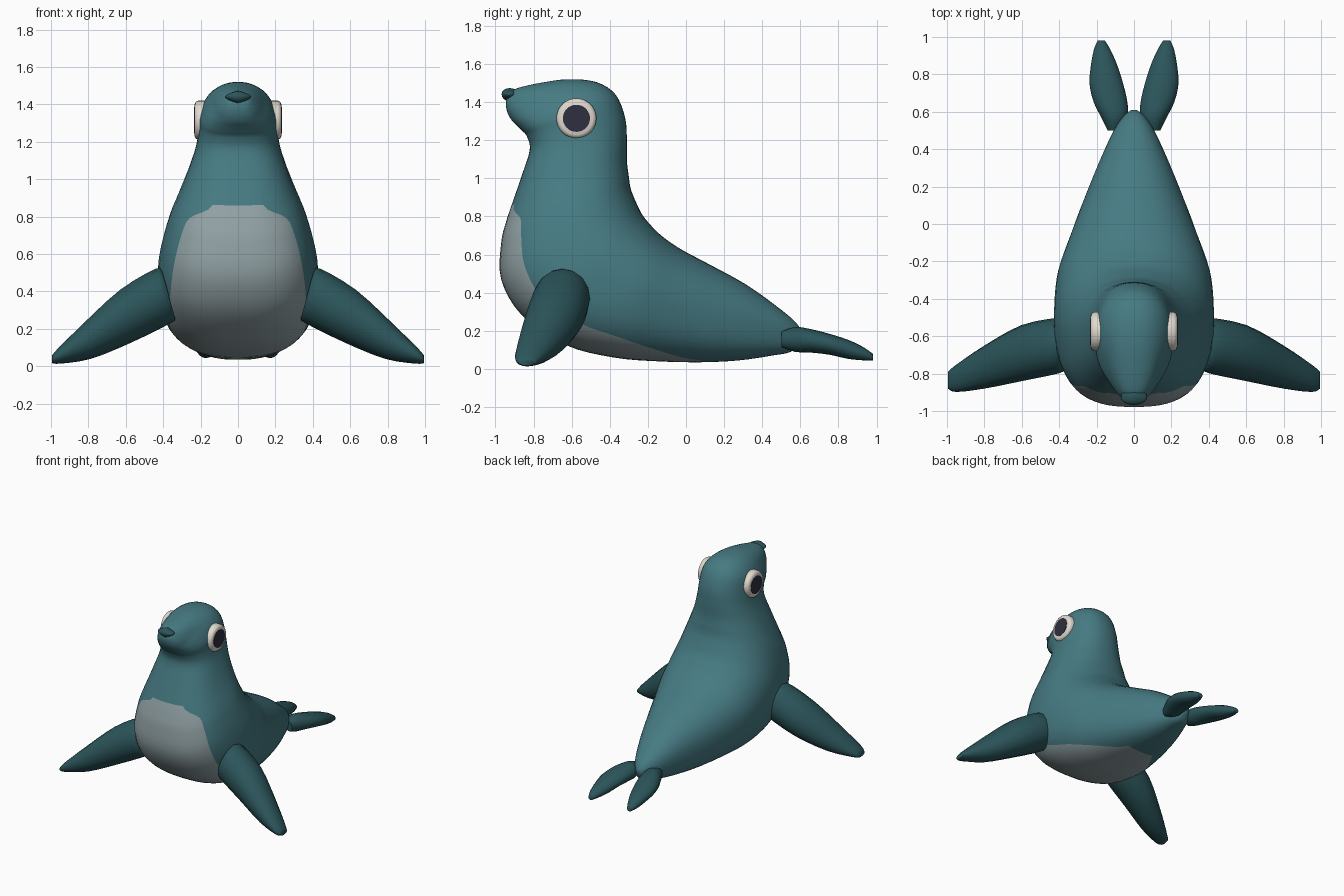
import bpy, bmesh, math
from mathutils import Vector

if "Cube" in bpy.data.objects:
    bpy.data.objects.remove(bpy.data.objects["Cube"])


def material(name, rgb):
    m = bpy.data.materials.new(name)
    m.diffuse_color = (*rgb, 1)
    m.use_nodes = True
    m.node_tree.nodes["Principled BSDF"].inputs["Base Color"].default_value = m.diffuse_color
    return m


TEAL = material("body teal", (0.061, 0.195, 0.225))
DARK = material("flipper dark teal", (0.024, 0.090, 0.102))
GREY = material("belly grey", (0.285, 0.360, 0.376))
WHITE = material("eye ring cream", (0.74, 0.69, 0.62))
BLACK = material("pupil dark", (0.028, 0.028, 0.050))


def smooth_rows(rows, steps):
    """Catmull-Rom interpolation through rows of numbers."""
    out = []
    for i in range(len(rows) - 1):
        p = [rows[max(0, min(len(rows) - 1, i + k))] for k in (-1, 0, 1, 2)]
        for s in range(steps):
            t = s / steps
            out.append([0.5 * (2 * b + (c - a) * t + (2 * a - 5 * b + 4 * c - d) * t * t
                               + (3 * b - a - 3 * c + d) * t ** 3) for a, b, c, d in zip(*p)])
    return out + [list(rows[-1])]


def loft(name, rings, mats, rule=None, angle=60):
    """Skin closed rings of points, cap both ends; rule(ring, column) picks the material."""
    bm = bmesh.new()
    vs = [[bm.verts.new(p) for p in r] for r in rings]
    n = len(vs[0])
    for i in range(len(vs) - 1):
        for j in range(n):
            k = (j + 1) % n
            f = bm.faces.new((vs[i][j], vs[i][k], vs[i + 1][k], vs[i + 1][j]))
            f.material_index = rule(i, j) if rule else 0
    bm.faces.new(vs[0])
    bm.faces.new(vs[-1])
    bmesh.ops.recalc_face_normals(bm, faces=bm.faces)
    me = bpy.data.meshes.new(name)
    bm.to_mesh(me)
    bm.free()
    ob = bpy.data.objects.new(name, me)
    bpy.context.collection.objects.link(ob)
    for m in mats:
        me.materials.append(m)
    bpy.ops.object.select_all(action='DESELECT')
    ob.select_set(True)
    bpy.context.view_layer.objects.active = ob
    bpy.ops.object.shade_smooth_by_angle(angle=math.radians(angle))
    return ob


# Body sections from tail to snout:
# belly y, belly z, back y, back z, half width, belly patch angle
BODY = [
    (0.600, 0.14, 0.61, 0.19, 0.020, 0.30),
    (0.550, 0.09, 0.58, 0.24, 0.065, 0.30),
    (0.450, 0.07, 0.50, 0.31, 0.120, 0.30),
    (0.280, 0.045, 0.32, 0.44, 0.200, 0.30),
    (0.080, 0.035, 0.12, 0.55, 0.280, 0.32),
    (-0.15, 0.04, -0.03, 0.63, 0.350, 0.70),
    (-0.38, 0.06, -0.13, 0.70, 0.405, 0.92),
    (-0.63, 0.125, -0.19, 0.76, 0.425, 0.97),
    (-0.86, 0.28, -0.23, 0.81, 0.425, 0.95),
    (-0.97, 0.47, -0.26, 0.87, 0.400, 0.96),
    (-0.97, 0.66, -0.285, 0.93, 0.365, 0.90),
    (-0.945, 0.77, -0.295, 0.97, 0.338, 0.78),
    (-0.915, 0.86, -0.30, 1.01, 0.312, 0.34),
    (-0.86, 1.02, -0.31, 1.09, 0.265, 0.60),
    (-0.82, 1.15, -0.31, 1.20, 0.225, 0.90),
    (-0.835, 1.22, -0.32, 1.32, 0.210, 0.90),
    (-0.86, 1.25, -0.37, 1.44, 0.205, 0.90),
    (-0.89, 1.28, -0.47, 1.505, 0.178, 0.90),
    (-0.915, 1.305, -0.62, 1.52, 0.140, 0.90),
    (-0.935, 1.34, -0.77, 1.50, 0.105, 0.90),
    (-0.945, 1.38, -0.88, 1.475, 0.065, 0.90),
    (-0.942, 1.415, -0.92, 1.455, 0.025, 0.90),
]
STEPS, PATCH, HALF = 4, 8, 24


def body_ring(row):
    ay, az, by, bz, w, patch = row
    half = []
    for u in range(HALF + 1):
        a = patch * u / PATCH if u <= PATCH else \
            patch + (math.pi - patch) * (u - PATCH) / (HALF - PATCH)
        c, s = math.cos(a), max(0, math.sin(a))
        e = 2 / 2.6 if c > 0 else 2 / 2.2      # fuller belly than back
        t = (1 - math.copysign(abs(c) ** e, c)) / 2
        half.append((w * s ** e, ay + (by - ay) * t, az + (bz - az) * t))
    return half + [(-x, y, z) for x, y, z in half[-2:0:-1]]


def belly_rule(i, j):
    in_rows = 4 * STEPS <= i < 12 * STEPS
    return 1 if in_rows and (j < PATCH or j >= 2 * HALF - PATCH) else 0


loft("body", [body_ring(r) for r in smooth_rows(BODY, STEPS)], [TEAL, GREY], belly_rule)

# Front flippers: x, y, z, half y, half z, lean
FRONT = [
    (0.370, -0.65, 0.380, 0.125, 0.125, 0.27),
    (0.400, -0.65, 0.376, 0.148, 0.146, 0.27),
    (0.600, -0.69, 0.268, 0.150, 0.142, 0.20),
    (0.800, -0.765, 0.140, 0.115, 0.100, 0.15),
    (0.950, -0.825, 0.060, 0.073, 0.046, 0.05),
    (0.995, -0.835, 0.037, 0.045, 0.020, 0.0),
]
# Hind flippers: y, x, z, half x, half z
HIND = [
    (0.500, 0.110, 0.155, 0.030, 0.040),
    (0.570, 0.105, 0.155, 0.070, 0.065),
    (0.650, 0.125, 0.148, 0.090, 0.062),
    (0.750, 0.148, 0.130, 0.090, 0.055),
    (0.850, 0.160, 0.103, 0.070, 0.050),
    (0.930, 0.170, 0.080, 0.045, 0.035),
    (0.980, 0.175, 0.062, 0.020, 0.018),
]
TURN = [(math.cos(k * math.tau / 16), math.sin(k * math.tau / 16)) for k in range(16)]
CIRCLE = [(math.cos(k * math.tau / 32), math.sin(k * math.tau / 32)) for k in range(32)]


def eye_ring(sx, x, r):
    return [(sx * x, -0.575 + r * c, 1.315 + r * s) for c, s in CIRCLE]


for side, sx in (("right", 1), ("left", -1)):
    loft("front_flipper_" + side,
         [[(sx * (x + lean * hz * s), y + hy * c, z + hz * s) for c, s in TURN]
          for x, y, z, hy, hz, lean in smooth_rows(FRONT, 3)], [DARK])
    loft("hind_flipper_" + side,
         [[(sx * (x + hx * c), y, z + hz * s) for c, s in TURN]
          for y, x, z, hx, hz in smooth_rows(HIND, 3)], [DARK])
    # Eye: bevelled cream disc with a dark plate on it
    loft("eye_ring_" + side, [eye_ring(sx, x, r) for x, r in
                              ((0.16, 0.105), (0.212, 0.105), (0.226, 0.098), (0.232, 0.086))],
         [WHITE], angle=40)
    loft("pupil_" + side, [eye_ring(sx, 0.229, 0.071), eye_ring(sx, 0.235, 0.071)],
         [BLACK], angle=40)

# Nose: ellipsoid pinched toward its sides
nose = []
for k in range(1, 16):
    a = math.pi * k / 16
    x, r = -math.cos(a), math.sin(a)
    pinch = r * (1 - 0.45 * abs(x))
    nose.append([(0.07 * x, -0.925 + 0.043 * r * c,
                  1.442 + (0.032 if s > 0 else 0.038) * pinch * s) for c, s in TURN])
loft("nose", nose, [DARK])
